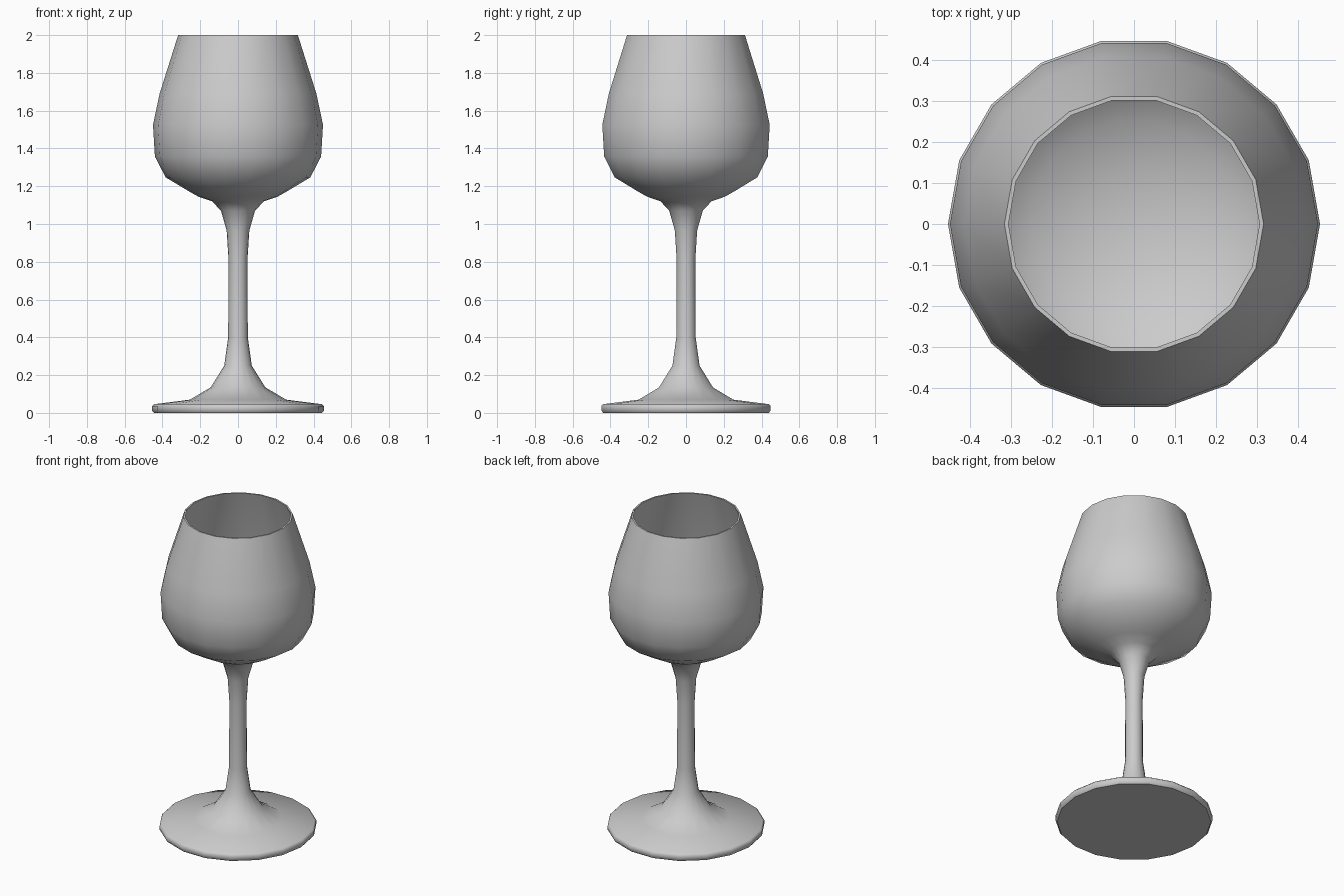
import bpy, bmesh, math
from mathutils import Vector

if "Cube" in bpy.data.objects:
    bpy.data.objects.remove(bpy.data.objects["Cube"])

SIDES = 18

# radius, height: from the foot centre up the outside, over the rim, down the inside
profile = [
    (0, 0), (0.445, 0.0), (0.455, 0.012), (0.455, 0.036), (0.445, 0.046),      # foot
    (0.255, 0.07), (0.145, 0.135), (0.073, 0.25), (0.052, 0.40),    # flare
    (0.05, 0.81), (0.06, 0.965), (0.09, 1.07), (0.137, 1.12),       # stem
    (0.21, 1.145), (0.26, 1.173), (0.383, 1.247), (0.44, 1.357),    # bowl outside
    (0.45, 1.525), (0.415, 1.69), (0.317, 2.0),
    (0.307, 2.0), (0.405, 1.688), (0.44, 1.523), (0.43, 1.361),     # bowl inside
    (0.376, 1.257), (0.256, 1.183), (0.135, 1.14), (0, 1.13),
]

# Spin the profile into one closed glass body
bm = bmesh.new()
verts = [bm.verts.new((r, 0, z)) for r, z in profile]
edges = [bm.edges.new(pair) for pair in zip(verts, verts[1:])]
bmesh.ops.spin(bm, geom=verts + edges, cent=Vector(), axis=(0, 0, 1),
               angle=math.tau, steps=SIDES, use_merge=False)
bmesh.ops.remove_doubles(bm, verts=bm.verts, dist=0.0005)
bmesh.ops.recalc_face_normals(bm, faces=bm.faces)
mesh = bpy.data.meshes.new("wine_glass")
bm.to_mesh(mesh)
bm.free()

glass = bpy.data.objects.new("wine_glass", mesh)
bpy.context.collection.objects.link(glass)
bpy.context.view_layer.objects.active = glass
glass.select_set(True)
bpy.ops.object.shade_smooth_by_angle(angle=math.radians(50))
